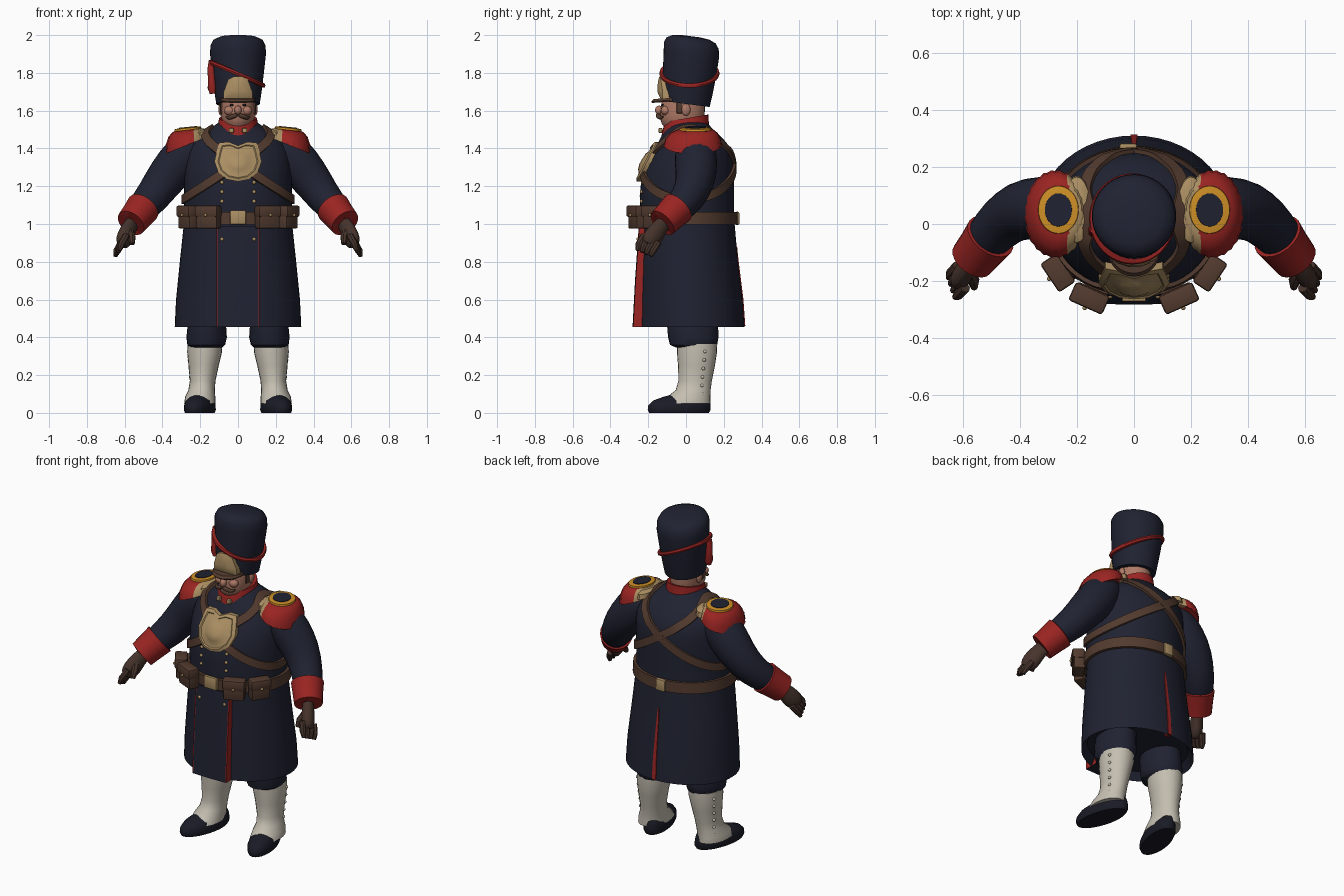
import bpy, bmesh, math
from mathutils import Vector, Matrix

if "Cube" in bpy.data.objects:
    bpy.data.objects.remove(bpy.data.objects["Cube"])

def mat(name, r, g, b):
    m = bpy.data.materials.new(name)
    m.diffuse_color = (r, g, b, 1)
    m.use_nodes = True
    m.node_tree.nodes["Principled BSDF"].inputs["Base Color"].default_value = m.diffuse_color
    return m

NAVY = mat("navy cloth", .014, .016, .031)
RED = mat("red cloth", .32, .018, .016)
TAN = mat("dull brass", .41, .275, .125)
BROWN = mat("brown leather", .085, .043, .028)
GLOVE = mat("dark brown glove", .06, .033, .024)
CREAM = mat("cream gaiter", .56, .52, .44)
SKIN = mat("skin", .42, .19, .13)
GOLD = mat("yellow gold", .62, .28, .02)
BOOT = mat("black boot", .010, .011, .019)

# ---------- helpers ----------
def finish(name, bm, material, mirror=False, subsurf=0, angle=40):
    bmesh.ops.recalc_face_normals(bm, faces=bm.faces)
    me = bpy.data.meshes.new(name)
    bm.to_mesh(me)
    bm.free()
    me.materials.append(material)
    me.shade_smooth()
    me.set_sharp_from_angle(angle=math.radians(angle))
    ob = bpy.data.objects.new(name, me)
    bpy.context.collection.objects.link(ob)
    if subsurf:
        ob.modifiers.new("smooth", 'SUBSURF').levels = subsurf
    if mirror:
        ob.modifiers.new("mirror", 'MIRROR')
    return ob

def skin(name, rings, material, closed=False, **kw):
    """Bridge equal rings of points; cap the ends unless the rings form a loop."""
    bm = bmesh.new()
    vs = [[bm.verts.new(p) for p in r] for r in rings]
    n = len(rings[0])
    for a, b in zip(vs, vs[1:] + ([vs[0]] if closed else [])):
        for i in range(n):
            j = (i + 1) % n
            bm.faces.new((a[i], a[j], b[j], b[i]))
    if not closed:
        bm.faces.new(vs[0])
        bm.faces.new(vs[-1])
    return finish(name, bm, material, **kw)

def loft(name, rows, material, n=32, tilt=(0, 0), wave=0, shear=0, **kw):
    """rows: centre x, z, half width, front y, back y [, own x tilt]"""
    rings = []
    for cx, z, rx, y0, y1, *own in rows:
        ring = []
        for i in range(n):
            t = 2 * math.pi * i / n
            k = 1 + wave * (i % 2)
            x, y = rx * k * math.cos(t), (y1 - y0) / 2 * k * math.sin(t)
            tx = own[0] if own else tilt[0]
            yy = (y0 + y1) / 2 + y
            ring.append((cx + x - shear * yy, yy, z + tx * x + tilt[1] * y))
        rings.append(ring)
    return skin(name, rings, material, **kw)

def tube(name, pts, material, n=16, flat=1, **kw):
    """pts: x, y, z, radius along a path"""
    P = [Vector(p[:3]) for p in pts]
    rings = []
    for i, p in enumerate(P):
        d = P[min(i + 1, len(P) - 1)] - P[max(i - 1, 0)]
        q = d.to_track_quat('Z', 'Y')
        r = pts[i][3]
        rings.append([p + q @ Vector((r * flat * math.cos(2 * math.pi * k / n),
                                      r * math.sin(2 * math.pi * k / n), 0)) for k in range(n)])
    return skin(name, rings, material, **kw)

def box(name, loc, size, material, rot=0, bevel=.01, **kw):
    bm = bmesh.new()
    M = Matrix.Translation(loc) @ Matrix.Rotation(math.radians(rot), 4, 'Z') @ Matrix.Diagonal((*size, 1))
    bmesh.ops.create_cube(bm, size=1, matrix=M)
    if bevel:
        bmesh.ops.bevel(bm, geom=bm.edges[:], offset=bevel, segments=2, affect='EDGES', profile=.5)
    return finish(name, bm, material, **kw)

def ball(name, loc, size, material, **kw):
    bm = bmesh.new()
    bmesh.ops.create_uvsphere(bm, u_segments=12, v_segments=8, radius=1,
                              matrix=Matrix.Translation(loc) @ Matrix.Diagonal((*size, 1)))
    return finish(name, bm, material, **kw)

def paint(ob, material, rule):
    ob.data.materials.append(material)
    for f in ob.data.polygons:
        if rule(f):
            f.material_index = len(ob.data.materials) - 1

# ---------- coat: one profile drives body, belt, straps and plate ----------
COAT = [(.455, .335, -.25, .31), (.6, .328, -.248, .30), (.8, .308, -.243, .275), (.97, .29, -.24, .26),
        (1.03, .285, -.24, .255), (1.15, .285, -.245, .255), (1.25, .285, -.235, .255), (1.32, .283, -.212, .253),
        (1.38, .275, -.178, .243), (1.43, .25, -.148, .215), (1.47, .21, -.128, .178), (1.51, .14, -.105, .135),
        (1.54, .10, -.08, .11)]

def section(z):
    for a, b in zip(COAT, COAT[1:]):
        if z <= b[0] or b is COAT[-1]:
            k = (z - a[0]) / (b[0] - a[0])
            rx, y0, y1 = (a[i] + (b[i] - a[i]) * k for i in (1, 2, 3))
            return rx, (y0 + y1) / 2, (y1 - y0) / 2

def coat_point(t, z):
    rx, cy, ry = section(z)
    return Vector((rx * math.cos(t), cy + ry * math.sin(t), z))

def front_y(x, z):
    rx, cy, ry = section(z)
    return cy - ry * math.sqrt(max(0, 1 - (x / rx) ** 2))

loft("coat", [(0, .50, .30, -.22, .28)] + [(0, *c) for c in COAT], NAVY, n=48)

def ribbon(name, zf, width, material, out=.014, n=72):
    rings = []
    for i in range(n):
        t = 2 * math.pi * i / n
        p = coat_point(t, zf(t))
        nrm = (coat_point(t + .03, zf(t)) - coat_point(t - .03, zf(t))).cross(
            coat_point(t, zf(t) + .015) - coat_point(t, zf(t) - .015)).normalized()
        tan = coat_point(t + .03, zf(t + .03)) - coat_point(t - .03, zf(t - .03))
        b = nrm.cross(tan).normalized() * width / 2
        rings.append([p - b - nrm * .02, p + b - nrm * .02, p + b + nrm * out, p - b + nrm * out])
    return skin(name, rings, material, closed=True)

ribbon("belt", lambda t: 1.03, .066, BROWN, .018)
for side, s in (("left", 1), ("right", -1)):
    ribbon(side + "_cross_strap", lambda t: 1.318 - s * .188 * math.cos(t), .046, BROWN)

# front skirt panel with red edges, back vent
xs = (-.115, -.109, 0, .109, .115)
panel = skin("front_panel", [[(x, y + .25 * x * x, z) for x in xs] + [(.115, -.19, z), (-.115, -.19, z)]
             for z, y in ((.455, -.283), (.7, -.27), (.99, -.25))], NAVY)
paint(panel, RED, lambda f: abs(f.center.x) > .107 and abs(f.normal.z) < .7)
skin("back_vent", [[(-w, y - .03, z), (w, y - .03, z), (w, y + .004, z), (-w, y + .004, z)]
     for z, w, y in ((.46, .013, .31), (.6, .011, .30), (.8, .007, .275), (.88, .003, .267))], RED)

# breastplate following the chest
half = [(0, 1.415), (.05, 1.435), (.10, 1.43), (.112, 1.39), (.125, 1.33), (.105, 1.275), (.06, 1.237), (0, 1.225)]
outline = half + [(-x, z) for x, z in half[-2:0:-1]]
plate = []
for k, off in ((1, -.01), (1, .024), (.85, .028), (.8, .022), (.5, .024), (.4, .032), (.1, .034)):
    ring = [(x * k, 1.33 + (z - 1.33) * k) for x, z in outline]
    plate.append([(x, front_y(x, z) - off, z) for x, z in ring])
skin("breastplate", plate, TAN)

# belt fittings
box("belt_buckle", (0, -.262, 1.035), (.085, .02, .075), TAN, bevel=.006)
box("back_buckle", (-.02, .272, 1.03), (.06, .02, .07), TAN, bevel=.006)
for nm, x, y, w, rot in (("front", .155, -.255, .12, 24), ("side", .262, -.168, .11, 56)):
    o = Vector((math.sin(math.radians(rot)), -math.cos(math.radians(rot)), 0))
    c = Vector((x, y, 1.035))
    box(nm + "_pouch", c, (w, .065, .12), BROWN, rot, mirror=True)
    box(nm + "_pouch_flap", c + o * .006 + Vector((0, 0, .033)), (w + .01, .07, .06), BROWN, rot, mirror=True)
    ball(nm + "_pouch_stud", c + o * .043 + Vector((0, 0, .012)), (.008,) * 3, TAN, mirror=True)
for z in (.92, 1.12, 1.17, 1.22):
    ball("coat_button", (.085, min(front_y(.085, z), -.25 if z < 1 else 0) - .004, z), (.01, .008, .01), TAN, mirror=True)

# ---------- arms ----------
tube("sleeve", [(.20, .05, 1.45, .06), (.25, .05, 1.41, .11), (.33, .055, 1.31, .118), (.40, .05, 1.22, .107),
                (.46, .01, 1.135, .094), (.51, -.045, 1.08, .082), (.545, -.09, 1.04, .07)],
     NAVY, mirror=True, subsurf=1)
tube("cuff", [(.50, -.04, 1.09, .07), (.503, -.043, 1.086, .092), (.535, -.085, 1.045, .085), (.567, -.125, 1.005, .08),
              (.565, -.123, 1.008, .05)], RED, n=20, mirror=True)
tube("glove_palm", [(.55, -.105, 1.02, .045), (.575, -.14, .98, .048), (.592, -.165, .945, .056), (.607, -.19, .91, .054),
                    (.618, -.205, .885, .035)], GLOVE, n=12, flat=.72, mirror=True, subsurf=1)
for i in range(4):
    d = (i - 1.5) * .025
    tube("glove_finger", [(.605 + d * .35, -.185 + d, .92 + d * -.5, .019), (.63 + d * .35, -.212 + d, .875 - d * .5, .018),
                          (.638 + d * .3, -.222 + d * .9, .845 - d * .4, .011)], GLOVE, n=8, mirror=True)
tube("glove_thumb", [(.578, -.165, .965, .024), (.562, -.2, .93, .021), (.56, -.222, .895, .013)],
     GLOVE, n=8, mirror=True)

# ---------- epaulettes ----------
ep = loft("epaulette", [(.275, 1.42, .09, -.09, .16, -.4), (.275, 1.415, .108, -.115, .185, -.4),
                        (.275, 1.45, .105, -.105, .18, -.3), (.272, 1.48, .095, -.08, .165, -.2),
                        (.265, 1.497, .08, -.045, .145, -.12), (.265, 1.5, .04, .01, .09, -.1)],
          RED, n=48, wave=.03, mirror=True)
paint(ep, TAN, lambda f: f.center.x < .235)
loft("shoulder_board", [(.20, 1.455, .05, -.07, .17, -.25), (.20, 1.485, .048, -.065, .165, -.2),
                        (.20, 1.498, .035, -.04, .14, -.1)], TAN, n=20, mirror=True)
loft("epaulette_ring", [(.265, 1.49, .072, -.035, .135, -.1), (.265, 1.508, .07, -.033, .133, -.1),
                        (.265, 1.511, .052, -.013, .113, -.1)], GOLD, mirror=True)
loft("epaulette_centre", [(.265, 1.505, .048, -.01, .108, -.1), (.265, 1.514, .047, -.008, .107, -.1)],
     NAVY, mirror=True)

# ---------- head ----------
loft("collar", [(0, 1.47, .118, -.13, .125), (0, 1.50, .112, -.128, .122), (0, 1.56, .10, -.112, .118),
                (0, 1.556, .085, -.10, .10)], RED, tilt=(0, .17))
box("collar_clasp", (.035, -.135, 1.495), (.025, .02, .025), TAN, bevel=.004, mirror=True)
loft("head", [(0, 1.49, .06, -.09, .08), (0, 1.53, .078, -.128, .09), (0, 1.56, .087, -.137, .095),
              (0, 1.60, .09, -.136, .10), (0, 1.64, .09, -.13, .10), (0, 1.68, .085, -.12, .10)], SKIN)
ball("nose", (0, -.142, 1.603), (.019, .022, .024), SKIN)
ball("cheek", (.045, -.108, 1.60), (.03, .025, .025), SKIN, mirror=True)
ball("ear", (.09, .0, 1.605), (.014, .024, .032), SKIN, mirror=True)
tube("moustache", [(0, -.15, 1.578, .011), (.025, -.149, 1.572, .014), (.05, -.135, 1.558, .011), (.068, -.118, 1.572, .004)],
     BROWN, n=10, mirror=True, subsurf=1)
ball("eye", (.033, -.125, 1.63), (.011, .008, .006), BOOT, mirror=True)
box("sideburn", (.087, -.035, 1.62), (.014, .03, .07), BROWN, bevel=.005, mirror=True)

# ---------- tall hat ----------
HAT = [(1.635, .115, -.115, .125), (1.70, .125, -.125, .14), (1.80, .137, -.122, .16), (1.90, .148, -.118, .175),
       (1.945, .146, -.117, .173), (1.972, .132, -.102, .158), (1.988, .10, -.07, .125), (1.994, .05, -.02, .075)]
loft("tall_hat", [(0, *h) for h in HAT], NAVY, n=40, tilt=(0, -.13))
cord = []
for i in range(48):
    t = 2 * math.pi * i / 48
    z = 1.795 - .062 * math.cos(t)
    r = .13 + (z - 1.72) * .1
    c, s = math.cos(t), math.sin(t)
    cord.append([((r + a) * c, .018 + (r + .008 + a) * s, z + b)
                 for a, b in ((-.02, -.011), (.010, -.011), (.014, 0), (.010, .011), (-.02, .011))])
skin("hat_cord", cord, RED, closed=True)
tube("hat_tassel", [(-.143, -.02, 1.865, .012), (-.143, -.022, 1.82, .019), (-.14, -.024, 1.77, .02),
                    (-.137, -.026, 1.72, .024), (-.135, -.027, 1.69, .015)], RED, n=10)
badge = [(-.078, 1.655), (-.076, 1.70), (-.052, 1.765), (-.02, 1.782), (.02, 1.782), (.052, 1.765), (.076, 1.70), (.078, 1.655)]
def badge_ring(k, off):
    return [(x * k, -off - .125 * math.sqrt(1 - (x * k / .15) ** 2), 1.71 + (z - 1.71) * k) for x, z in badge]
skin("hat_badge", [badge_ring(1, -.03), badge_ring(1, .016), badge_ring(.75, .022), badge_ring(.3, .026)], TAN)
loft("visor", [(0, 1.648, .088, -.18, .0), (0, 1.655, .092, -.184, .0), (0, 1.668, .088, -.172, .0)],
     BROWN, tilt=(0, .08))

# ---------- legs ----------
loft("trouser_leg", [(.17, .345, .085, -.05, .15), (.168, .36, .10, -.085, .165), (.166, .40, .107, -.095, .172),
                     (.165, .46, .102, -.10, .17), (.155, .56, .10, -.10, .17)], NAVY, mirror=True, n=24)
loft("gaiter", [(.202, .05, .083, -.13, .13), (.20, .085, .08, -.10, .13), (.193, .12, .07, -.055, .13),
                (.187, .17, .068, -.04, .137), (.182, .25, .08, -.042, .153), (.177, .32, .092, -.048, .164),
                (.175, .365, .092, -.048, .165)], CREAM, mirror=True, n=24)
for i in range(6):
    z = .10 + i * .045
    ball("gaiter_button", (.25 + max(0, z - .17) * .07, .085 + max(0, z - .17) * .1, z), (.009,) * 3, CREAM, mirror=True)
loft("boot", [(.195, 0, .072, -.195, .12), (.195, .015, .078, -.203, .13), (.195, .04, .077, -.20, .13),
              (.195, .065, .07, -.175, .127), (.195, .085, .055, -.12, .12), (.195, .095, .04, -.08, .10)],
     BOOT, n=28, shear=.2, mirror=True)
